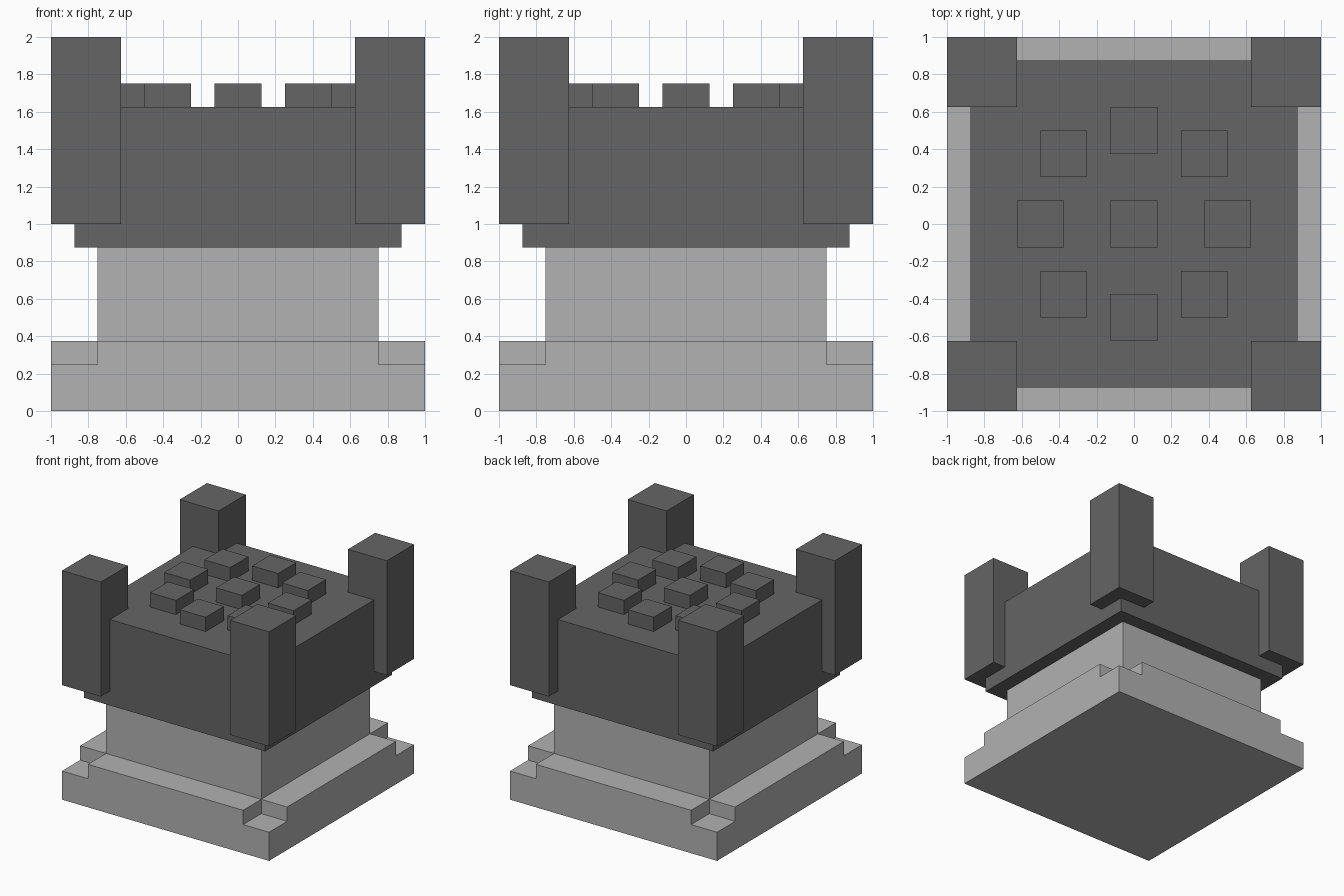
import bpy
import bmesh
from mathutils import Vector

cube = bpy.data.objects.get("Cube")
if cube:
    bpy.data.objects.remove(cube, do_unlink=True)


def material(name, value):
    mat = bpy.data.materials.new(name)
    mat.use_nodes = True
    colour = (value, value, value, 1)
    mat.diffuse_color = colour
    mat.node_tree.nodes["Principled BSDF"].inputs["Base Color"].default_value = colour
    return mat


light_grey = material("light grey stone", 0.445)
dark_grey = material("dark grey stone", 0.13)


def prism(name, outline, bottom, top, mat):
    """Extrude a flat outline from bottom to top."""
    bm = bmesh.new()
    face = bm.faces.new([bm.verts.new((x, y, bottom)) for x, y in outline])
    result = bmesh.ops.extrude_face_region(bm, geom=[face])
    moved = [v for v in result["geom"] if isinstance(v, bmesh.types.BMVert)]
    bmesh.ops.translate(bm, verts=moved, vec=Vector((0, 0, top - bottom)))
    bmesh.ops.recalc_face_normals(bm, faces=bm.faces)
    mesh = bpy.data.meshes.new(name)
    bm.to_mesh(mesh)
    bm.free()
    mesh.materials.append(mat)
    obj = bpy.data.objects.new(name, mesh)
    bpy.context.collection.objects.link(obj)
    return obj


def block(name, half, bottom, top, mat, x=0, y=0):
    """Square block centred on x, y."""
    outline = [(x - half, y - half), (x + half, y - half),
               (x + half, y + half), (x - half, y + half)]
    return prism(name, outline, bottom, top, mat)


# Plinth, with a cross-shaped step that leaves its corners notched
block("plinth", 1, 0, 0.25, light_grey)
cross = []
corner = [(1, -0.75), (1, 0.75), (0.75, 0.75)]
for turn in range(4):
    cross += corner
    corner = [(-y, x) for x, y in corner]
prism("plinth_step", cross, 0.25, 0.375, light_grey)

# Column and head
block("column", 0.75, 0.375, 0.875, light_grey)
block("head", 0.875, 0.875, 1.625, dark_grey)

# Corner posts
for side, sx in (("left", 1), ("right", -1)):
    for end, sy in (("front", -1), ("back", 1)):
        block(f"{end}_{side}_post", 0.1875, 1, 2, dark_grey, sx * 0.8125, sy * 0.8125)

# Studs: one in the middle and a ring of eight
block("centre_stud", 0.125, 1.625, 1.75, dark_grey)
for i in (-1, 0, 1):
    for j in (-1, 0, 1):
        if i or j:
            reach = 0.375 if i and j else 0.5
            block("ring_stud", 0.125, 1.625, 1.75, dark_grey, i * reach, j * reach)
